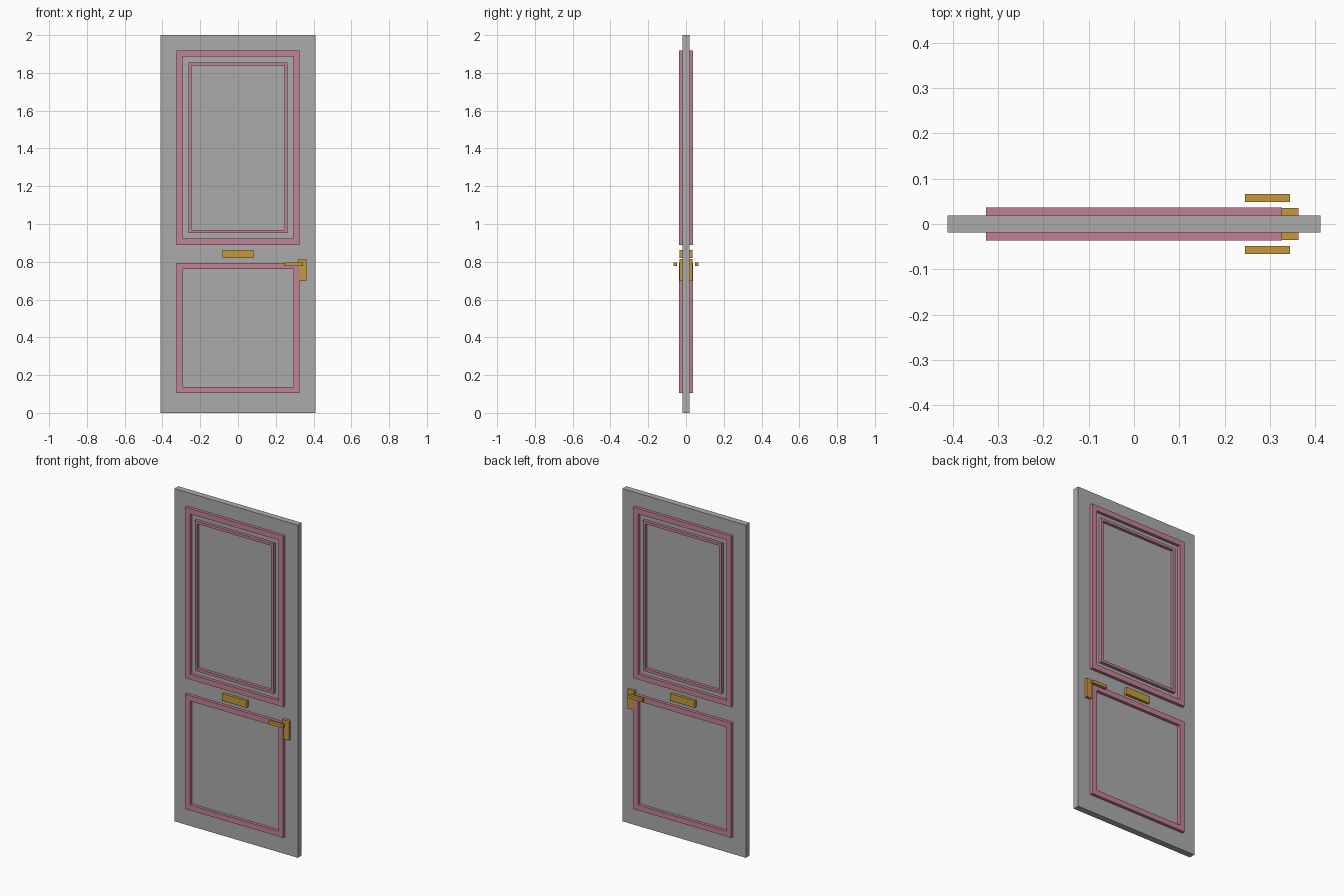
import bpy, bmesh

if "Cube" in bpy.data.objects:
    bpy.data.objects.remove(bpy.data.objects["Cube"])


def material(name, rgb):
    m = bpy.data.materials.new(name)
    m.diffuse_color = (*rgb, 1)
    m.use_nodes = True
    m.node_tree.nodes["Principled BSDF"].inputs["Base Color"].default_value = m.diffuse_color
    return m


GREY = material("door grey", (0.41, 0.41, 0.415))
PINK = material("moulding pink", (0.54, 0.22, 0.30))
BRASS = material("brass", (0.57, 0.32, 0.04))


def finish(name, bm, mat):
    bmesh.ops.recalc_face_normals(bm, faces=bm.faces)
    me = bpy.data.meshes.new(name)
    bm.to_mesh(me)
    bm.free()
    me.materials.append(mat)
    ob = bpy.data.objects.new(name, me)
    bpy.context.collection.objects.link(ob)
    return ob


def box(name, x0, x1, y0, y1, z0, z1, mat):
    bm = bmesh.new()
    bmesh.ops.create_cube(bm, size=1)
    for v in bm.verts:
        v.co = ((x0 + x1) / 2 + v.co.x * (x1 - x0),
                (y0 + y1) / 2 + v.co.y * (y1 - y0),
                (z0 + z1) / 2 + v.co.z * (z1 - z0))
    return finish(name, bm, mat)


def frame(name, half_w, z0, z1, border, depth, mat):
    """Mitred rectangular moulding passing through the door, proud on both faces."""
    bm = bmesh.new()

    def ring(inset, y):
        w, a, b = half_w - inset, z0 + inset, z1 - inset
        return [bm.verts.new((x, y, z)) for x, z in ((-w, a), (w, a), (w, b), (-w, b))]

    rings = [ring(0, -depth), ring(border, -depth), ring(border, depth), ring(0, depth)]
    for r in range(4):
        p, q = rings[r], rings[(r + 1) % 4]
        for i in range(4):
            j = (i + 1) % 4
            bm.faces.new((p[i], p[j], q[j], q[i]))
    return finish(name, bm, mat)


# Door slab
box("door_slab", -0.411, 0.411, -0.0186, 0.0186, 0, 2, GREY)

# Panel mouldings
frame("upper_outer_moulding", 0.326, 0.89, 1.918, 0.032, 0.0365, PINK)
frame("upper_inner_moulding", 0.262, 0.952, 1.855, 0.016, 0.0365, PINK)
frame("lower_moulding", 0.326, 0.104, 0.793, 0.032, 0.0365, PINK)

# Letter plate and lock plate
box("letter_plate", -0.082, 0.082, -0.035, 0.035, 0.819, 0.862, BRASS)
box("lock_plate", 0.32, 0.363, -0.035, 0.035, 0.698, 0.814, BRASS)

# Lever handles, one on each face
for side, s in (("front", -1), ("back", 1)):
    ya, yb = sorted((s * 0.048, s * 0.066))
    box(side + "_lever", 0.245, 0.344, ya, yb, 0.778, 0.796, BRASS)
